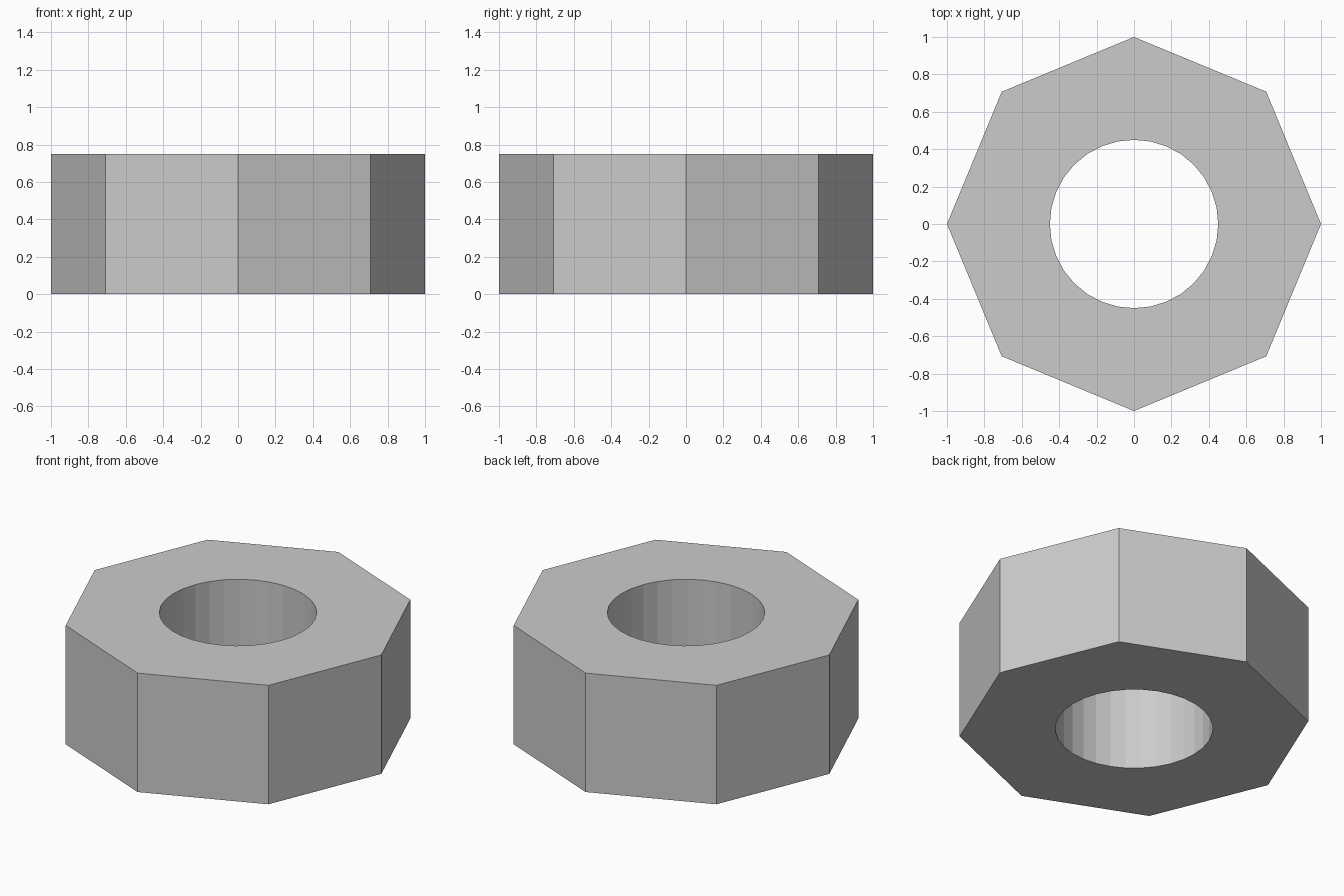
import bpy, bmesh
from math import cos, sin, tau

if "Cube" in bpy.data.objects:
    bpy.data.objects.remove(bpy.data.objects["Cube"])

OUTER_R, HOLE_R, HEIGHT = 1.0, 0.45, 0.75
SIDES, STEPS = 8, 4            # octagon sides, hole segments per side


def ring(bm, radius, count):
    return [bm.verts.new((radius * cos(tau * i / count), radius * sin(tau * i / count), 0))
            for i in range(count)]


bm = bmesh.new()
outer = ring(bm, OUTER_R, SIDES)
hole = ring(bm, HOLE_R, SIDES * STEPS)

# Flat annular profile: one face per octagon side
faces = []
for k in range(SIDES):
    arc = [hole[(k * STEPS + j) % len(hole)] for j in range(STEPS, -1, -1)]
    faces.append(bm.faces.new([outer[k], outer[(k + 1) % SIDES]] + arc))

# Extrude the profile upward, keeping the bottom faces
ext = bmesh.ops.extrude_face_region(bm, geom=faces, use_keep_orig=True)
top = [g for g in ext["geom"] if isinstance(g, bmesh.types.BMVert)]
bmesh.ops.translate(bm, verts=top, vec=(0, 0, HEIGHT))
bmesh.ops.recalc_face_normals(bm, faces=bm.faces[:])

mesh = bpy.data.meshes.new("octagonal_nut")
bm.to_mesh(mesh)
bm.free()
nut = bpy.data.objects.new("octagonal_nut", mesh)
bpy.context.collection.objects.link(nut)
